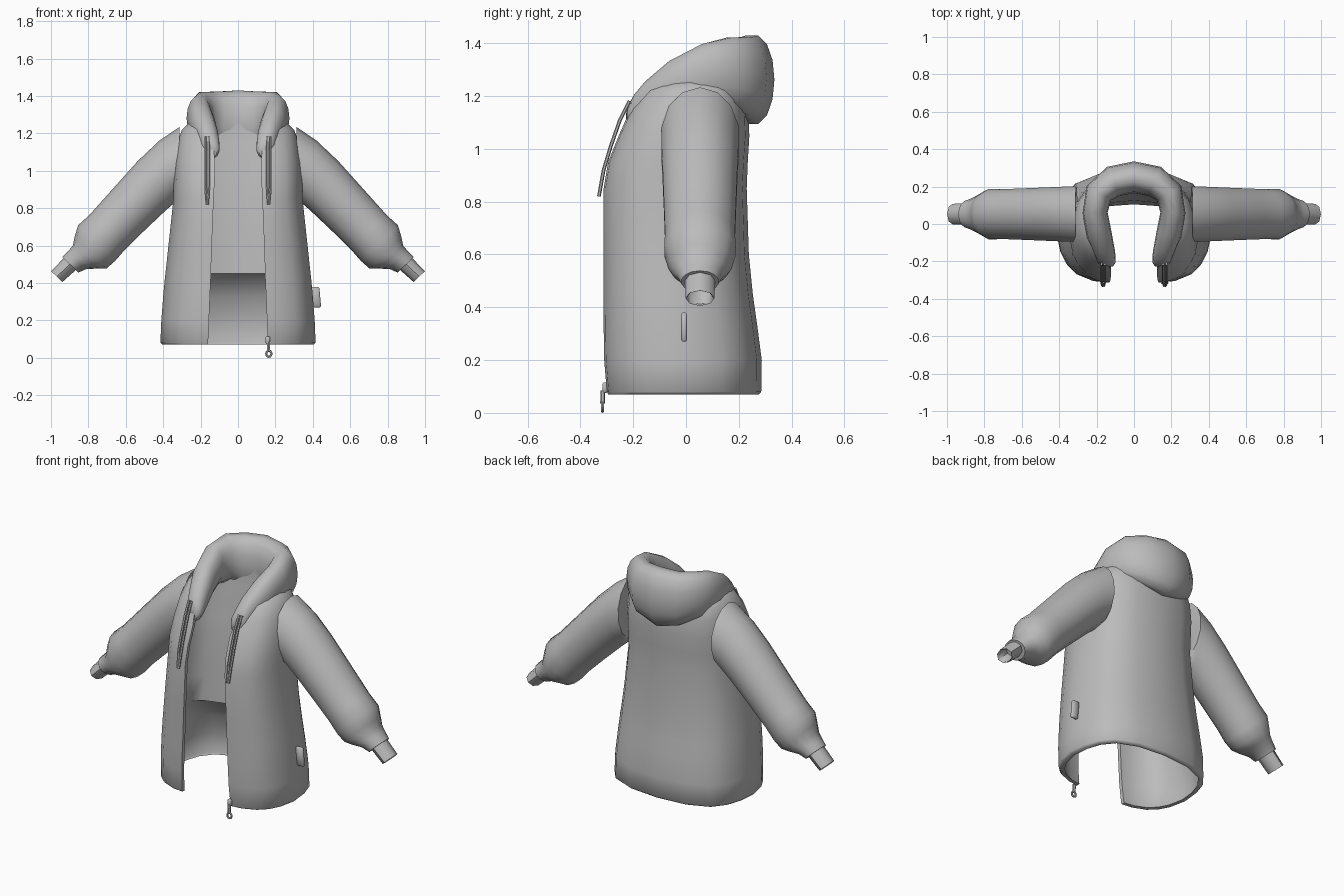
import bpy, bmesh, math
from mathutils import Vector

if "Cube" in bpy.data.objects:
    bpy.data.objects.remove(bpy.data.objects["Cube"])

cloth = bpy.data.materials.new("grey cloth")
cloth.diffuse_color = (0.5, 0.5, 0.5, 1)
cloth.use_nodes = True
cloth.node_tree.nodes["Principled BSDF"].inputs["Base Color"].default_value = cloth.diffuse_color


def finish(name, bm, angle=50):
    bmesh.ops.recalc_face_normals(bm, faces=bm.faces)
    me = bpy.data.meshes.new(name)
    bm.to_mesh(me)
    bm.free()
    ob = bpy.data.objects.new(name, me)
    bpy.context.collection.objects.link(ob)
    me.materials.append(cloth)
    bpy.ops.object.select_all(action='DESELECT')
    ob.select_set(True)
    bpy.context.view_layer.objects.active = ob
    bpy.ops.object.shade_smooth_by_angle(angle=math.radians(angle))
    return ob


def loft(name, rings, caps=True, angle=50):
    """Skin a list of closed rings that have equal point counts."""
    bm = bmesh.new()
    loops = [[bm.verts.new(p) for p in r] for r in rings]
    n = len(loops[0])
    for a, b in zip(loops, loops[1:]):
        for i in range(n):
            j = (i + 1) % n
            bm.faces.new((a[i], a[j], b[j], b[i]))
    if caps:
        bm.faces.new(loops[0])
        bm.faces.new(loops[-1])
    return finish(name, bm, angle)


def tube(name, pts, r, sides=6):
    rings = []
    pts = [Vector(p) for p in pts]
    for i, p in enumerate(pts):
        d = (pts[min(i + 1, len(pts) - 1)] - pts[max(i - 1, 0)]).normalized()
        u = d.cross(Vector((1, 0, 0.01))).normalized()
        v = d.cross(u)
        rings.append([p + r * (math.cos(a) * u + math.sin(a) * v)
                      for a in [2 * math.pi * k / sides for k in range(sides)]])
    return loft(name, rings)


# Body: open-fronted shell, outer wall and lining joined at the front edges
def c_shape(z, w, f, b, o):
    d = b - f
    half = [(o, f), (o + .45 * (.75 * w - o), f + .012 * d), (.75 * w, f + .07 * d),
            (.87 * w, f + .15 * d), (.95 * w, f + .26 * d), (w, f + .43 * d),
            (.975 * w, f + .6 * d), (.905 * w, f + .75 * d), (.76 * w, f + .88 * d),
            (.45 * w, f + .97 * d), (0, b)]
    return [(x, y, z) for x, y in half] + [(-x, y, z) for x, y in half[-2::-1]]


# height, half width, front y, back y, lining back y, half opening
body = [(.07, .405, -.295, .275, .262, .16), (.08, .415, -.3, .285, .265, .16),
        (.2, .41, -.31, .287, .26, .155), (.33, .4, -.312, .27, .22, .15),
        (.435, .39, -.312, .255, .14, .145), (.45, .388, -.312, .253, .105, .145),
        (.6, .372, -.312, .238, .112, .14),
        (.85, .345, -.312, .23, .125, .13), (.95, .345, -.295, .234, .135, .125),
        (1.05, .34, -.255, .24, .145, .122), (1.15, .325, -.21, .235, .155, .135),
        (1.22, .30, -.16, .22, .165, .15), (1.27, .245, -.1, .19, .165, .16)]
rings = []
for z, w, f, b, lb, o in body:
    rings.append(c_shape(z, w, f, b, o) + c_shape(z, w - .022, f + .022, lb, o)[::-1])
loft("jacket_body", rings)

# Hood: folded roll running around the neck
half = [(.138, -.226, 1.105, .025, .03), (.137, -.215, 1.12, .04, .052),
        (.146, -.19, 1.14, .05, .07),
        (.157, -.15, 1.175, .056, .083), (.185, -.06, 1.235, .067, .10),
        (.208, .06, 1.28, .067, .12), (.188, .165, 1.29, .075, .135),
        (.11, .228, 1.272, .085, .155), (0, .25, 1.262, .085, .172)]
path = half + [(-p[0],) + p[1:] for p in half[-2::-1]]
rings = []
for i, (x, y, z, rh, rv) in enumerate(path):
    a, b = path[max(i - 1, 0)], path[min(i + 1, len(path) - 1)]
    out = Vector((b[1] - a[1], a[0] - b[0], 0)).normalized()
    ring = []
    for k in range(14):
        t = 2 * math.pi * k / 14
        c, s = math.cos(t), math.sin(t)
        c = math.copysign(abs(c) ** .85, c)
        ring.append(Vector((x, y, z)) + out * rh * c + Vector((0, 0, rv * s)))
    rings.append(ring)
loft("hood", rings, angle=60)

# Sleeves and wrist cuffs, along a slanted arm axis; shear tilts the armhole rings
AXIS, NORMAL = Vector((.69, 0, -.72)), Vector((.72, 0, .69))


def arm_ring(side, t, n, rn, ry, shear=0, sides=14):
    ring = []
    for k in range(sides):
        a = 2 * math.pi * k / sides
        c = math.cos(a)
        p = (AXIS * (t + shear * c) + NORMAL * (n + rn * c)
             + Vector((0, .053 + ry * math.sin(a), 0)))
        ring.append((p.x * side, p.y, p.z))
    return ring


sleeve = [(-.545, .95, .133, .15, -.13), (-.46, .965, .145, .15, -.09),
          (-.35, .972, .146, .146, -.04), (-.15, .972, .138, .14), (0, .972, .133, .136),
          (.08, .973, .138, .138), (.14, .96, .12, .122), (.18, .967, .088, .105),
          (.22, .985, .068, .085), (.262, .994, .06, .072)]
cuff = [(.22, .997, .047, .058), (.358, 1.003, .042, .055),
        (.354, 1.003, .037, .05), (.27, 1.0, .037, .05)]
for side, label in ((1, "right"), (-1, "left")):
    loft("sleeve_" + label, [arm_ring(side, *s) for s in sleeve], angle=60)
    loft("cuff_" + label, [arm_ring(side, *s, sides=8) for s in cuff])
    # Drawstring: two hanging strands that meet at the tip
    for dx in (-.009, .009):
        x = side * (.165 + dx)
        tube("drawstring_" + label,
             [(x, -.195, 1.16), (x, -.215, 1.18), (x, -.25, 1.11), (x, -.285, 1.01),
              (x, -.312, .92), (side * (.165 + dx * .4), -.33, .82)], .007)

# Side tag
bm = bmesh.new()
bmesh.ops.create_cube(bm, size=1)
for v in bm.verts:
    x, y, z = v.co
    v.co = (.417 + .045 * x - .01 * z, -.007 + .022 * y, .325 + .11 * z)
bmesh.ops.bevel(bm, geom=bm.edges[:], offset=.006, segments=1, affect='EDGES')
finish("side_tag", bm)

# Zip slider, with a hanging ring pull
bm = bmesh.new()
bmesh.ops.create_cube(bm, size=1)
for v in bm.verts:
    x, y, z = v.co
    v.co = (.16 + .024 * x, -.307 + .02 * y, .095 + .04 * z)
bmesh.ops.bevel(bm, geom=bm.edges[:], offset=.005, segments=1, affect='EDGES')
finish("zip_slider", bm)
tube("zip_stem", [(.162, -.315, .085), (.164, -.316, .035)], .009)
rings = []
for i in range(12):
    a = 2 * math.pi * i / 12
    rings.append([(.165 + (.014 + .006 * math.cos(b)) * math.cos(a),
                   -.316 + .006 * math.sin(b),
                   .022 + (.016 + .006 * math.cos(b)) * math.sin(a))
                  for b in [2 * math.pi * k / 6 for k in range(6)]])
loft("zip_pull", rings + rings[:1], caps=False)
